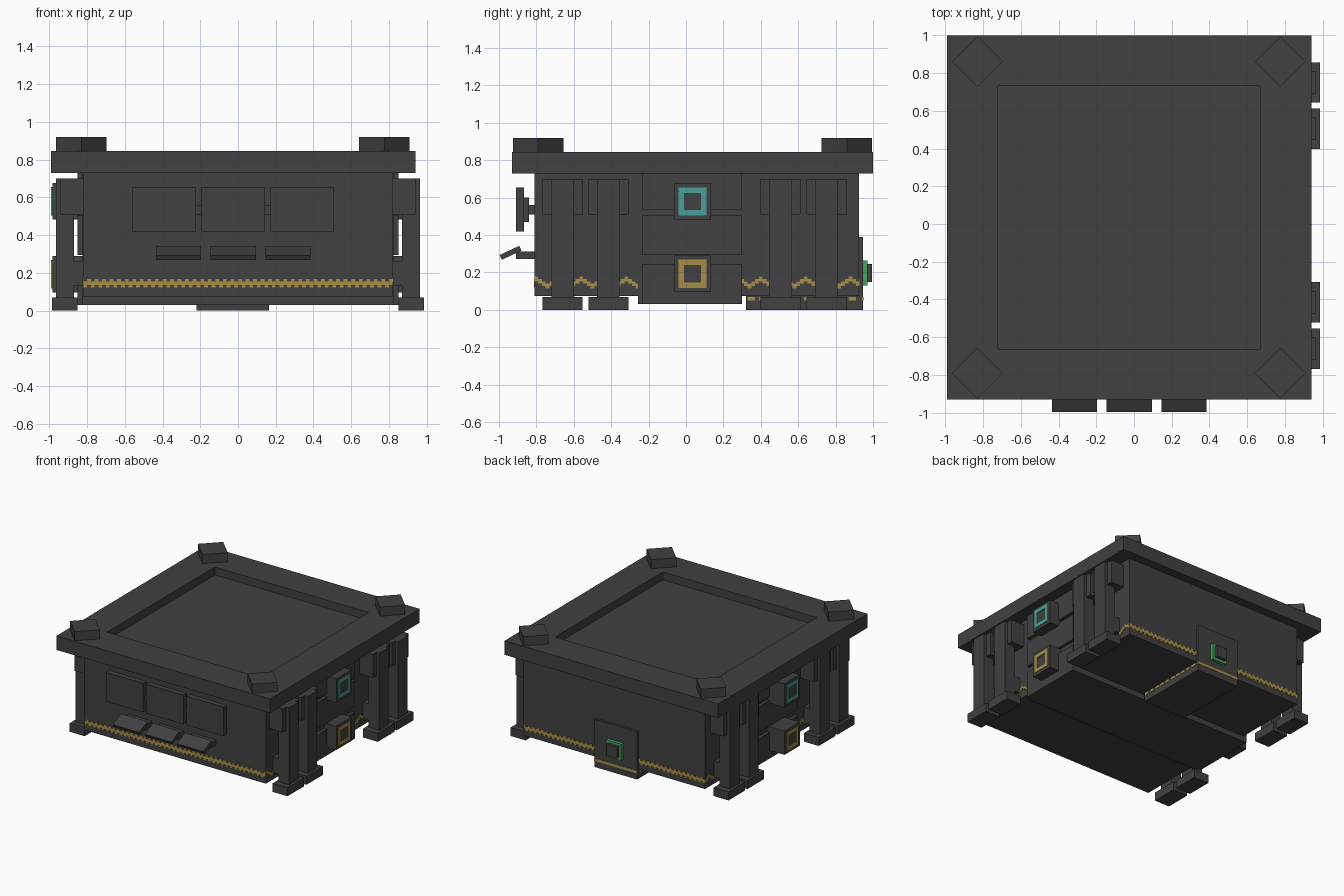
import bpy, bmesh
from math import radians, pi
from mathutils import Matrix, Vector

old = bpy.data.objects.get("Cube")
if old:
    bpy.data.objects.remove(old, do_unlink=True)


def material(name, rgb):
    m = bpy.data.materials.new(name)
    m.use_nodes = True
    m.diffuse_color = (*rgb, 1)
    bsdf = m.node_tree.nodes["Principled BSDF"]
    bsdf.inputs["Base Color"].default_value = (*rgb, 1)
    bsdf.inputs["Roughness"].default_value = 0.8
    return m


GREY = material("dark grey", (0.052, 0.052, 0.052))
YELLOW = material("yellow", (0.39, 0.27, 0.06))
TEAL = material("teal", (0.065, 0.35, 0.32))
GREEN = material("green", (0.06, 0.36, 0.11))
CX, CY = -0.025, 0.035  # centre of the roof and the fittings


def add_box(bm, lo, hi):
    lo, hi = Vector(lo), Vector(hi)
    m = Matrix.Translation((lo + hi) / 2) @ Matrix.Diagonal((*(hi - lo), 1))
    return bmesh.ops.create_cube(bm, size=1, matrix=m)["verts"]


def finish(bm, name, mat):
    mesh = bpy.data.meshes.new(name)
    bm.to_mesh(mesh)
    bm.free()
    mesh.materials.append(mat)
    ob = bpy.data.objects.new(name, mesh)
    bpy.context.collection.objects.link(ob)
    return ob


def boxes(name, spans, mat=GREY):
    """One object from boxes given as (x0, x1, y0, y1, z0, z1)."""
    bm = bmesh.new()
    for s in spans:
        x, y, z = sorted(s[:2]), sorted(s[2:4]), sorted(s[4:])
        add_box(bm, (x[0], y[0], z[0]), (x[1], y[1], z[1]))
    return finish(bm, name, mat)


def ring(u, v, half, hole):
    """Four bars round a square hole, as (u0, u1, v0, v1)."""
    return [(u - half, u + half, v + hole, v + half),
            (u - half, u + half, v - half, v - hole),
            (u - half, u - hole, v - hole, v + hole),
            (u + hole, u + half, v - hole, v + hole)]


# Body, lower belly and rear duct
boxes("body", [(-0.82, 0.82, -0.81, 0.925, 0.075, 0.74)])
boxes("belly_plate", [(-0.82, 0.82, -0.257, 0.30, 0.03, 0.075)])
boxes("rear_duct", [(-0.22, 0.165, 0.32, 0.925, 0, 0.075)])
boxes("rear_plate", [(-0.22, 0.165, 0.925, 0.945, 0, 0.39)])

# Roof slab with a sunken square
bm = bmesh.new()
add_box(bm, (-0.99, -0.93, 0.73), (0.94, 1.0, 0.845))
bm.normal_update()
top = max(bm.faces, key=lambda f: f.calc_center_median().z)
bmesh.ops.inset_individual(bm, faces=[top], thickness=0.38)
floor = bmesh.ops.extrude_discrete_faces(bm, faces=[top])["faces"]
bmesh.ops.translate(bm, verts=floor[0].verts[:], vec=(0, 0, -0.065))
finish(bm, "roof_slab", GREY)

# Diamond blocks on the roof corners
for i, x in enumerate((-0.83, 0.775)):
    for j, y in enumerate((-0.79, 0.86)):
        bm = bmesh.new()
        verts = add_box(bm, (-0.095, -0.095, 0), (0.095, 0.095, 0.075))
        bmesh.ops.rotate(bm, verts=verts, matrix=Matrix.Rotation(pi / 4, 3, 'Z'))
        bmesh.ops.translate(bm, verts=verts, vec=(x, y, 0.845))
        finish(bm, f"roof_block_{i}{j}", GREY)

# Legs: foot, pillar, top bracket, lower bracket
for side, s in (("left", 1), ("right", -1)):
    for n, y in enumerate((-0.66, -0.415, 0.505, 0.75)):
        boxes(f"{side}_leg_{n}", [
            (s * 0.85, s * 0.985, y - 0.107, y + 0.107, 0, 0.07),
            (s * 0.87, s * 0.965, y - 0.06, y + 0.06, 0.07, 0.70),
            (s * 0.81, s * 0.94, y - 0.107, y + 0.107, 0.51, 0.70),
            (s * 0.81, s * 0.87, y - 0.06, y + 0.06, 0.13, 0.26)])

# Side panels with framed lamps
for side, s in (("left", 1), ("right", -1)):
    boxes(f"{side}_panel", [
        (s * 0.81, s * 0.825, -0.257, 0.30, 0.03, 0.73),
        (s * 0.82, s * 0.85, -0.235, 0.30, 0.535, 0.73),
        (s * 0.82, s * 0.85, -0.235, 0.30, 0.295, 0.507),
        (s * 0.82, s * 0.85, -0.235, 0.30, 0.03, 0.245)])
    outer = CX + s * 0.965
    for name, z, mat in (("upper", 0.58, TEAL), ("lower", 0.193, YELLOW)):
        boxes(f"{side}_{name}_housing", [
            (s * 0.82, outer - s * 0.006, CY - 0.099, CY + 0.099, z - 0.097, z + 0.097)])
        boxes(f"{side}_{name}_lamp_ring",
              [(outer - s * 0.008, outer, *r) for r in ring(CY, z, 0.075, 0.046)], mat)

# Rear socket
boxes("rear_socket_ring",
      [(r[0], r[1], 0.94, 0.97, r[2], r[3]) for r in ring(CX, 0.197, 0.068, 0.047)], GREEN)
boxes("rear_socket", [(CX - 0.047, CX + 0.047, 0.94, 0.995, 0.15, 0.245)])

# Front screens on stems, joined by links
for n in range(3):
    x = CX + (n - 1) * 0.365
    boxes(f"screen_{n}", [(x - 0.168, x + 0.168, -0.91, -0.865, 0.418, 0.655),
                          (x - 0.09, x + 0.09, -0.865, -0.84, 0.47, 0.60),
                          (x - 0.05, x + 0.05, -0.84, -0.80, 0.51, 0.56)])
boxes("screen_links", [(CX - 0.23, CX + 0.23, -0.89, -0.87, 0.51, 0.56)])

# Tilted keyboards on supports
for n in range(3):
    x = CX + (n - 1) * 0.29
    boxes(f"keyboard_support_{n}", [(x - 0.105, x + 0.105, -0.91, -0.80, 0.272, 0.312)])
    bm = bmesh.new()
    verts = add_box(bm, (-0.12, -0.058, -0.014), (0.12, 0.058, 0.014))
    bmesh.ops.rotate(bm, verts=verts, matrix=Matrix.Rotation(radians(25), 3, 'X'))
    bmesh.ops.translate(bm, verts=verts, vec=(x, -0.938, 0.305))
    finish(bm, f"keyboard_{n}", GREY)

# Jagged yellow trim on front and back
CELL = 0.02
for name, y in (("front", -0.81), ("back", 0.925)):
    y0, y1 = y - 0.004, y + 0.004
    cells = [(-0.82, 0.82, y0, y1, 0.135, 0.155)]
    for i in range(82):
        x = -0.82 + i * CELL
        z = 0.155 if i % 2 else 0.122
        cells.append((x, x + CELL, y0, y1, z, z + 0.013))
    boxes(f"{name}_trim", cells, YELLOW)

# Zigzag yellow trim on the sides, leaving out the middle panel
for side, s in (("left", 1), ("right", -1)):
    cells = []
    for i in range(87):
        y = -0.81 + i * CELL
        if -0.25 < y < 0.29:
            continue
        z = 0.115 + abs(i % 6 - 3) * 0.0125
        cells.append((s * 0.816, s * 0.824, y, y + CELL, z, z + 0.025))
    boxes(f"{side}_trim", cells, YELLOW)

# Yellow trim low on the rear plate and duct
boxes("rear_plate_trim", [(-0.222, 0.167, 0.941, 0.948, 0.05, 0.072)], YELLOW)
dashes = [(x - 0.003, x + 0.003, 0.33 + k * 0.06, 0.37 + k * 0.06, 0.05, 0.07)
          for x in (-0.22, 0.165) for k in range(10)]
boxes("rear_duct_trim", dashes, YELLOW)
